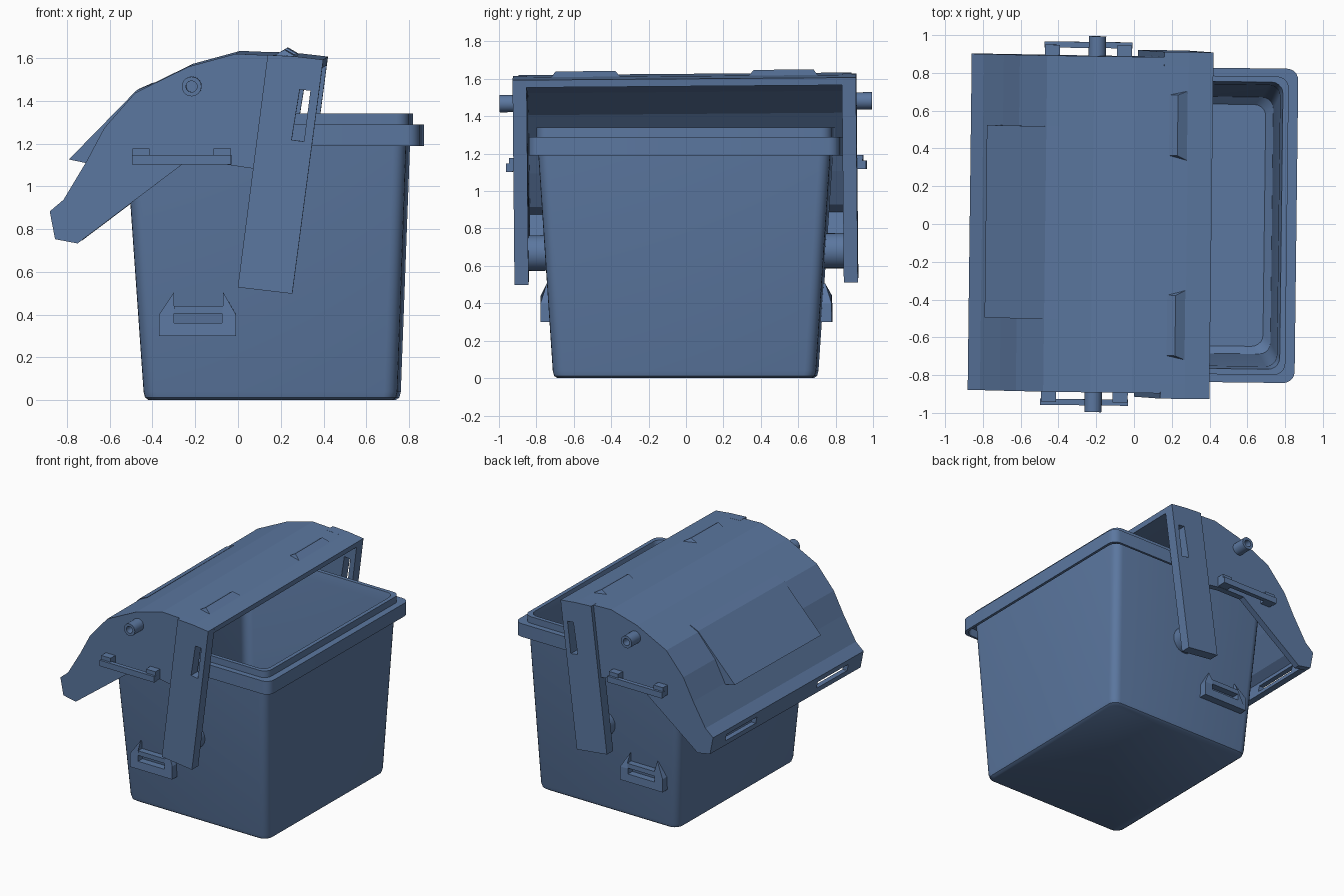
import bpy, bmesh, math
from mathutils import Matrix, Vector

if "Cube" in bpy.data.objects:
    bpy.data.objects.remove(bpy.data.objects["Cube"])

blue = bpy.data.materials.new("slate blue")
blue.use_nodes = True
COLOR = (0.105, 0.185, 0.35, 1)
blue.diffuse_color = COLOR
blue.node_tree.nodes["Principled BSDF"].inputs["Base Color"].default_value = COLOR

# The whole bin is turned slightly; the lid also leans a little to one side
TURN = Matrix.Rotation(math.radians(-0.7), 4, "Z")
LEAN = TURN @ Matrix.Translation((0, 0.008, 0)) @ Matrix.Rotation(math.radians(0.45), 4, "X")


def finish(name, bm, matrix, smooth=False):
    bmesh.ops.recalc_face_normals(bm, faces=bm.faces)
    bm.transform(matrix)
    mesh = bpy.data.meshes.new(name)
    bm.to_mesh(mesh)
    bm.free()
    mesh.materials.append(blue)
    ob = bpy.data.objects.new(name, mesh)
    bpy.context.collection.objects.link(ob)
    if smooth:
        select(ob)
        bpy.ops.object.shade_smooth_by_angle(angle=math.radians(35))
    return ob


def select(ob):
    bpy.ops.object.select_all(action="DESELECT")
    ob.select_set(True)
    bpy.context.view_layer.objects.active = ob


def loft(name, rings, matrix, smooth=True):
    """Skin a stack of equal-length rings and cap both ends."""
    bm = bmesh.new()
    loops = [[bm.verts.new(p) for p in ring] for ring in rings]
    n = len(loops[0])
    for a, b in zip(loops, loops[1:]):
        for i in range(n):
            j = (i + 1) % n
            bm.faces.new((a[i], a[j], b[j], b[i]))
    bm.faces.new(loops[0])
    bm.faces.new(loops[-1])
    return finish(name, bm, matrix, smooth)


def prism(name, outline, y0, y1, matrix):
    """Extrude an x-z outline along y."""
    return loft(name, [[(x, y, z) for x, z in outline] for y in (y0, y1)], matrix, False)


def cut(ob, cutter):
    cutter.hide_render = True
    mod = ob.modifiers.new("cut", "BOOLEAN")
    mod.operation = "DIFFERENCE"
    mod.solver = "EXACT"
    mod.object = cutter
    select(ob)
    bpy.ops.object.modifier_apply(modifier=mod.name)
    bpy.data.objects.remove(cutter)


def rounded_ring(cx, hx, hy, z, r=0.06, steps=5):
    ring = []
    for q, (sx, sy) in enumerate(((1, 1), (-1, 1), (-1, -1), (1, -1))):
        for k in range(steps + 1):
            a = math.pi / 2 * (q + k / steps)
            ring.append((cx + sx * (hx - r) + r * math.cos(a),
                         sy * (hy - r) + r * math.sin(a), z))
    return ring


def circle(x, z, y, r, n=24):
    return [(x + r * math.cos(2 * math.pi * i / n), y,
             z + r * math.sin(2 * math.pi * i / n)) for i in range(n)]


# Tapered tub with a hanging rim, raised lip and hollow inside: (cx, hx, hy, z)
tub = [(0.16, 0.57, 0.68, 0), (0.16, 0.587, 0.697, 0.012), (0.16, 0.594, 0.704, 0.04),
       (0.14, 0.658, 0.784, 1.25), (0.145, 0.695, 0.815, 1.25), (0.145, 0.695, 0.815, 1.19),
       (0.145, 0.715, 0.832, 1.19), (0.145, 0.715, 0.832, 1.29), (0.145, 0.665, 0.79, 1.29),
       (0.145, 0.665, 0.79, 1.34), (0.145, 0.635, 0.76, 1.34), (0.145, 0.62, 0.745, 1.27),
       (0.16, 0.57, 0.68, 0.09), (0.16, 0.53, 0.64, 0.05)]
loft("tub", [rounded_ring(*t) for t in tub], TURN)

# Lid roof: curved strip with an inner surface
roof_top = [(0.41, 1.6), (0.28, 1.615), (0, 1.627), (-0.22, 1.567), (-0.47, 1.445),
            (-0.615, 1.28), (-0.7, 1.12), (-0.805, 0.945), (-0.87, 0.89), (-0.845, 0.76)]
roof_under = []
for i, p in enumerate(roof_top):
    a, b = Vector(roof_top[max(i - 1, 0)]), Vector(roof_top[min(i + 1, len(roof_top) - 1)])
    d = (b - a).normalized()
    roof_under.append((p[0] - d.y * 0.04, p[1] + d.x * 0.04))
SIDE_IN, SIDE_OUT, ARM_OUT = 0.845, 0.89, 0.918
roof = prism("lid_roof", roof_top + roof_under[::-1], -SIDE_IN, SIDE_IN, LEAN)

# Finger slots through the front lip
for s in (-1, 1):
    slot = [(-0.95, 0.8), (-0.95, 0.85), (-0.75, 0.85), (-0.75, 0.8)]
    cut(roof, prism("lip_slot_cutter", slot, s * 0.36, s * 0.72, LEAN))

# Raised flap on the front of the lid
prism("lid_flap", [(-0.4, 1.483), (-0.47, 1.452), (-0.785, 1.13), (-0.69, 1.11), (-0.6, 1.27)],
      -0.505, 0.515, LEAN)

side_outline = roof_top[1:] + [(-0.74, 0.74), (-0.25, 1.11), (-0.05, 1.11), (0.15, 1.08)]
arm_outline = [(0.15, 1.622), (0.28, 1.615), (0.41, 1.6), (0.265, 0.505), (0.01, 0.535)]
arm_slot = [(0.262, 1.225), (0.32, 1.217), (0.35, 1.455), (0.3, 1.46)]

for s, tag in ((-1, "front"), (1, "back")):
    # Lid side panel and swinging arm with its slot
    prism(tag + "_lid_side", side_outline, s * SIDE_IN, s * SIDE_OUT, LEAN)
    arm = prism(tag + "_arm", arm_outline, s * (SIDE_IN - 0.002), s * ARM_OUT, LEAN)
    cut(arm, prism("arm_slot_cutter", arm_slot, s * 0.8, s * 1.0, LEAN))
    side = bpy.data.objects[tag + "_lid_side"]
    cut(side, prism("side_slot_cutter", arm_slot, s * 0.8, s * 1.0, LEAN))

    # Pivot between tub and arm
    loft(tag + "_pivot", [circle(0.16, 0.675, s * y, 0.095) for y in (0.72, 0.85)], LEAN)

    # Hollow peg on the lid side
    px, pz = -0.205, 1.475
    loft(tag + "_peg", [circle(px, pz, s * y, r) for y, r in
                        ((0.88, 0.046), (0.995, 0.046), (0.995, 0.026), (0.92, 0.026))], LEAN)

    # Bar handle on two posts
    prism(tag + "_handle_bar", [(-0.485, 1.11), (-0.02, 1.11), (-0.02, 1.155), (-0.485, 1.155)],
          s * 0.93, s * 0.962, LEAN)
    for x in (-0.482, -0.102):
        prism(tag + "_handle_post", [(x, 1.112), (x + 0.08, 1.112), (x + 0.08, 1.185), (x, 1.185)],
              s * 0.88, s * 0.945, LEAN)

    # Horned catch low on the tub, its tips leaning in to the wall
    catch = prism(tag + "_catch", [(-0.36, 0.3), (0, 0.3), (0, 0.4), (-0.06, 0.505), (-0.06, 0.44),
                                   (-0.29, 0.44), (-0.29, 0.505), (-0.36, 0.4)],
                  s * 0.71, s * 0.778, TURN)
    for v in catch.data.vertices:
        if v.co.z > 0.48 and abs(v.co.y) > 0.74:
            v.co.y = s * 0.745
    slot = [(-0.29, 0.36), (-0.065, 0.36), (-0.065, 0.405), (-0.29, 0.405)]
    cut(catch, prism("catch_slot_cutter", slot, s * 0.6, s * 0.9, TURN))

    # Raised grip on the roof, with sloped ends
    grip = [[(0.165, s * 0.37, 1.61), (0.225, s * 0.37, 1.645), (0.285, s * 0.34, 1.61)],
            [(0.165, s * 0.69, 1.61), (0.225, s * 0.69, 1.645), (0.285, s * 0.715, 1.61)]]
    loft(tag + "_roof_grip", grip, LEAN, False)
